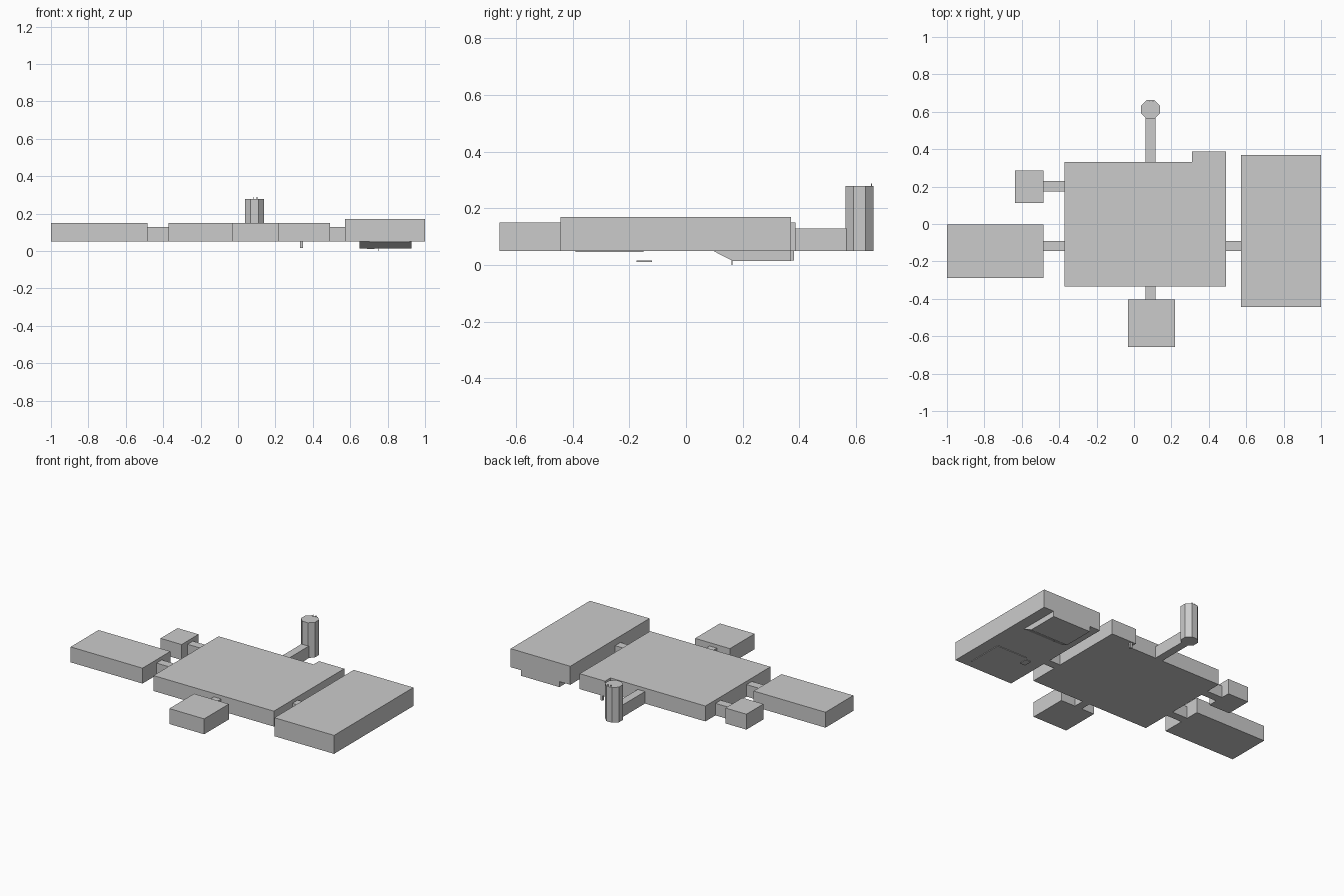
import bpy
import bmesh
import math

default = bpy.data.objects.get("Cube")
if default:
    bpy.data.objects.remove(default, do_unlink=True)

grey = bpy.data.materials.new("plain grey")
grey.use_nodes = True
GREY = (0.6, 0.6, 0.6, 1)
grey.diffuse_color = GREY
grey.node_tree.nodes["Principled BSDF"].inputs["Base Color"].default_value = GREY


def prism(name, outline, axis, low, high):
    """Extrude a 2D outline along x (outline is y, z) or z (outline is x, y)."""
    place = (lambda p, t: (t, *p)) if axis == "x" else (lambda p, t: (*p, t))
    bm = bmesh.new()
    base = bm.faces.new([bm.verts.new(place(p, low)) for p in outline])
    top = bmesh.ops.extrude_face_region(bm, geom=[base])["geom"]
    shift = (high - low, 0, 0) if axis == "x" else (0, 0, high - low)
    bmesh.ops.translate(bm, vec=shift,
                        verts=[v for v in top if isinstance(v, bmesh.types.BMVert)])
    bmesh.ops.recalc_face_normals(bm, faces=bm.faces)
    mesh = bpy.data.meshes.new(name)
    bm.to_mesh(mesh)
    bm.free()
    mesh.materials.append(grey)
    obj = bpy.data.objects.new(name, mesh)
    bpy.context.collection.objects.link(obj)
    return obj


def block(name, x0, x1, y0, y1, z0, z1):
    return prism(name, [(x0, y0), (x1, y0), (x1, y1), (x0, y1)], "z", z0, z1)


def ring(cx, cy, apothem, sides):
    r = apothem / math.cos(math.pi / sides)
    angles = [(i + 0.5) * math.tau / sides for i in range(sides)]
    return [(cx + r * math.cos(a), cy + r * math.sin(a)) for a in angles]


FLOOR, ROOF, LOW_ROOF = 0.05, 0.15, 0.128

# Central hall with its rear corner step
prism("central_hall", [(-0.372, -0.335), (0.492, -0.335), (0.492, 0.387),
                       (0.31, 0.387), (0.31, 0.332), (-0.372, 0.332)],
      "z", FLOOR, ROOF)

# Rooms around the hall
block("long_side_room", -1, -0.484, -0.288, -0.002, FLOOR, ROOF)
block("small_side_room", -0.635, -0.484, 0.113, 0.287, FLOOR, ROOF)
block("front_room", -0.032, 0.218, -0.658, -0.405, FLOOR, ROOF)
block("large_side_room", 0.572, 1, -0.443, 0.37, FLOOR, 0.17)

# Low corridors
for name, x0, x1, y0, y1 in (
        ("long_room_corridor", -0.484, -0.372, -0.144, -0.09),
        ("small_room_corridor", -0.484, -0.372, 0.175, 0.229),
        ("large_room_corridor", 0.492, 0.572, -0.144, -0.09),
        ("front_corridor", 0.062, 0.114, -0.405, -0.335),
        ("rear_corridor", 0.062, 0.114, 0.332, 0.566)):
    block(name, x0, x1, y0, y1, FLOOR, LOW_ROOF)

# Eight-sided tower with small tips
prism("tower", ring(0.088, 0.612, 0.05, 8), "z", FLOOR, 0.278)
for x in (0.08, 0.1):
    block("tower_tip", x, x + 0.004, 0.652, 0.656, 0.27, 0.288)

# Sunken ramp under the large room
prism("sunken_ramp", [(0.095, FLOOR), (0.165, 0.014), (0.37, 0.014), (0.37, FLOOR)],
      "x", 0.65, 0.927)
block("ramp_pin", 0.748, 0.752, 0.16, 0.164, 0, 0.02)

# Small underside details
block("underside_pad", 0.7, 0.92, -0.39, -0.15, 0.046, FLOOR)
block("underside_plate", 0.69, 0.73, -0.175, -0.12, 0.01, 0.016)
block("corner_peg", 0.332, 0.347, 0.366, 0.381, 0.015, FLOOR)
